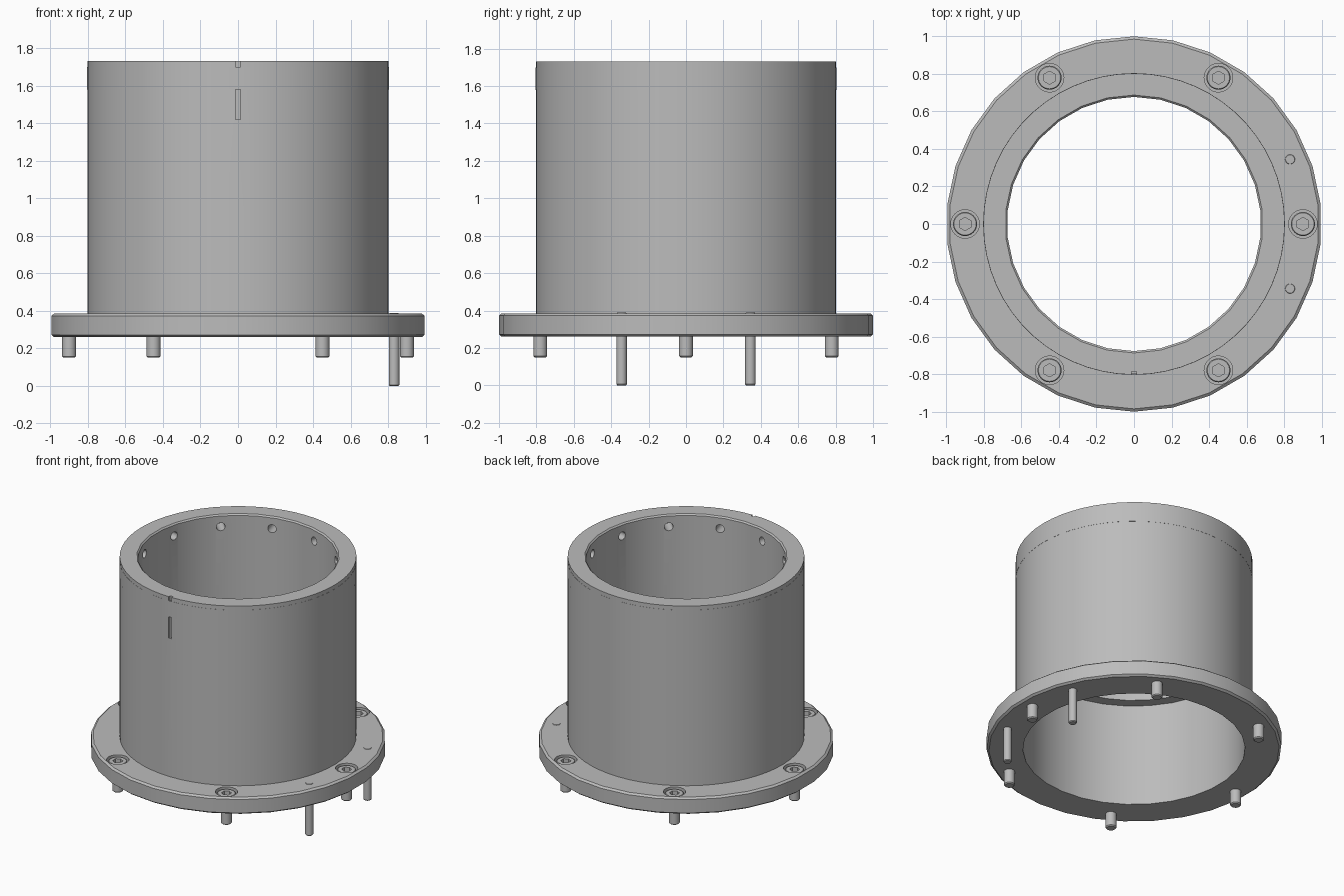
import bpy, bmesh
from math import sin, cos, pi, radians
from mathutils import Matrix, Vector

cube = bpy.data.objects.get("Cube")
if cube:
    bpy.data.objects.remove(cube, do_unlink=True)

steel = bpy.data.materials.new("grey_steel")
steel.use_nodes = True
GREY = (0.5, 0.5, 0.5, 1)
steel.diffuse_color = GREY
steel.node_tree.nodes["Principled BSDF"].inputs["Base Color"].default_value = GREY

BOTTOM, DECK, TOP = 0.26, 0.385, 1.73
BOLT_R = 0.9


def lathe(bm, profile, segs, matrix=Matrix()):
    """Closed solid of revolution from (radius, z) points, capped at both ends."""
    rings = []
    for r, z in profile:
        angles = [pi / 2 + 2 * pi * i / segs for i in range(segs)]
        rings.append([bm.verts.new(matrix @ Vector((r * cos(a), r * sin(a), z))) for a in angles])
    for low, high in zip(rings, rings[1:]):
        for i in range(segs):
            j = (i + 1) % segs
            bm.faces.new((low[i], low[j], high[j], high[i]))
    bm.faces.new(rings[0][::-1])
    bm.faces.new(rings[-1])


def finish(bm, name):
    bmesh.ops.recalc_face_normals(bm, faces=bm.faces)
    mesh = bpy.data.meshes.new(name)
    bm.to_mesh(mesh)
    bm.free()
    mesh.materials.append(steel)
    ob = bpy.data.objects.new(name, mesh)
    bpy.context.collection.objects.link(ob)
    return ob


def solid(name, profile, segs, matrix=Matrix()):
    bm = bmesh.new()
    lathe(bm, profile, segs, matrix)
    return finish(bm, name)


def activate(ob):
    bpy.ops.object.select_all(action='DESELECT')
    ob.select_set(True)
    bpy.context.view_layer.objects.active = ob


def cut(ob, cutter):
    activate(ob)
    mod = ob.modifiers.new("cut", 'BOOLEAN')
    mod.operation = 'DIFFERENCE'
    mod.solver = 'EXACT'
    mod.object = cutter
    bpy.ops.object.modifier_apply(modifier=mod.name)


def smooth(ob):
    activate(ob)
    bpy.ops.object.shade_smooth_by_angle(angle=radians(30))


def polar(r, degrees):
    a = radians(degrees)
    return Matrix.Translation((r * cos(a), r * sin(a), 0))


# Flange and tube blanks
flange = solid("flange", [(0.985, BOTTOM), (1, BOTTOM + 0.012), (1, DECK - 0.012), (0.985, DECK)], 30)
tube = solid("tube", [(0.803, DECK - 0.001), (0.803, TOP)], 60)

# Stepped bore, wider in the lower half, with a chamfered mouth
bore = solid("bore_cutter", [(0.754, 0.1), (0.754, 1.03), (0.677, 1.03), (0.677, TOP - 0.01),
                             (0.687, TOP), (0.687, TOP + 0.1)], 30)
cut(flange, bore)
cut(tube, bore)

# Twelve radial holes opening into the bore
bm = bmesh.new()
for k in range(12):
    turn = Matrix.Rotation(radians(15 + 30 * k), 4, 'Z') @ Matrix.Rotation(pi / 2, 4, 'Y')
    lathe(bm, [(0.03, 0.6), (0.03, 0.79)], 20, Matrix.Translation((0, 0, 1.64)) @ turn)
holes = finish(bm, "hole_cutter")
cut(tube, holes)

# Key slot down the front of the tube
bm = bmesh.new()
bmesh.ops.create_cube(bm, size=1, matrix=Matrix.Translation((0, -0.815, 1.59)) @ Matrix.Diagonal((0.025, 0.06, 0.34, 1)))
slot = finish(bm, "slot_cutter")
cut(tube, slot)

# Counterbores for the bolt heads
bm = bmesh.new()
for k in range(6):
    lathe(bm, [(0.076, 0.3), (0.076, DECK + 0.05)], 32, polar(BOLT_R, 60 * k))
pockets = finish(bm, "counterbore_cutter")
cut(flange, pockets)

for helper in (bore, holes, slot, pockets):
    bpy.data.objects.remove(helper, do_unlink=True)
smooth(flange)
smooth(tube)

# Thin cover band over the radial holes
band = solid("cover_band", [(0.804, 1.58), (0.804, 1.70)], 60)
core = solid("band_cutter", [(0.795, 1.5), (0.795, 1.8)], 60)
cut(band, core)
bpy.data.objects.remove(core, do_unlink=True)
smooth(band)

# Socket head bolts
for k in range(6):
    place = polar(BOLT_R, 60 * k)
    bolt = solid(f"bolt_{k + 1}", [(0.03, 0.15), (0.037, 0.157), (0.037, 0.295), (0.064, 0.295),
                                   (0.064, 0.37), (0.059, 0.376)], 32, place)
    socket = solid("socket_cutter", [(0.035, 0.335), (0.035, 0.42)], 6, place)
    cut(bolt, socket)
    bpy.data.objects.remove(socket, do_unlink=True)
    smooth(bolt)

# Two long dowel pins on the left side
for side, name in ((-1, "front_dowel"), (1, "back_dowel")):
    smooth(solid(name, [(0.023, 0), (0.028, 0.006), (0.028, 0.382), (0.024, 0.388)], 24,
                 polar(BOLT_R, 22.5 * side)))
